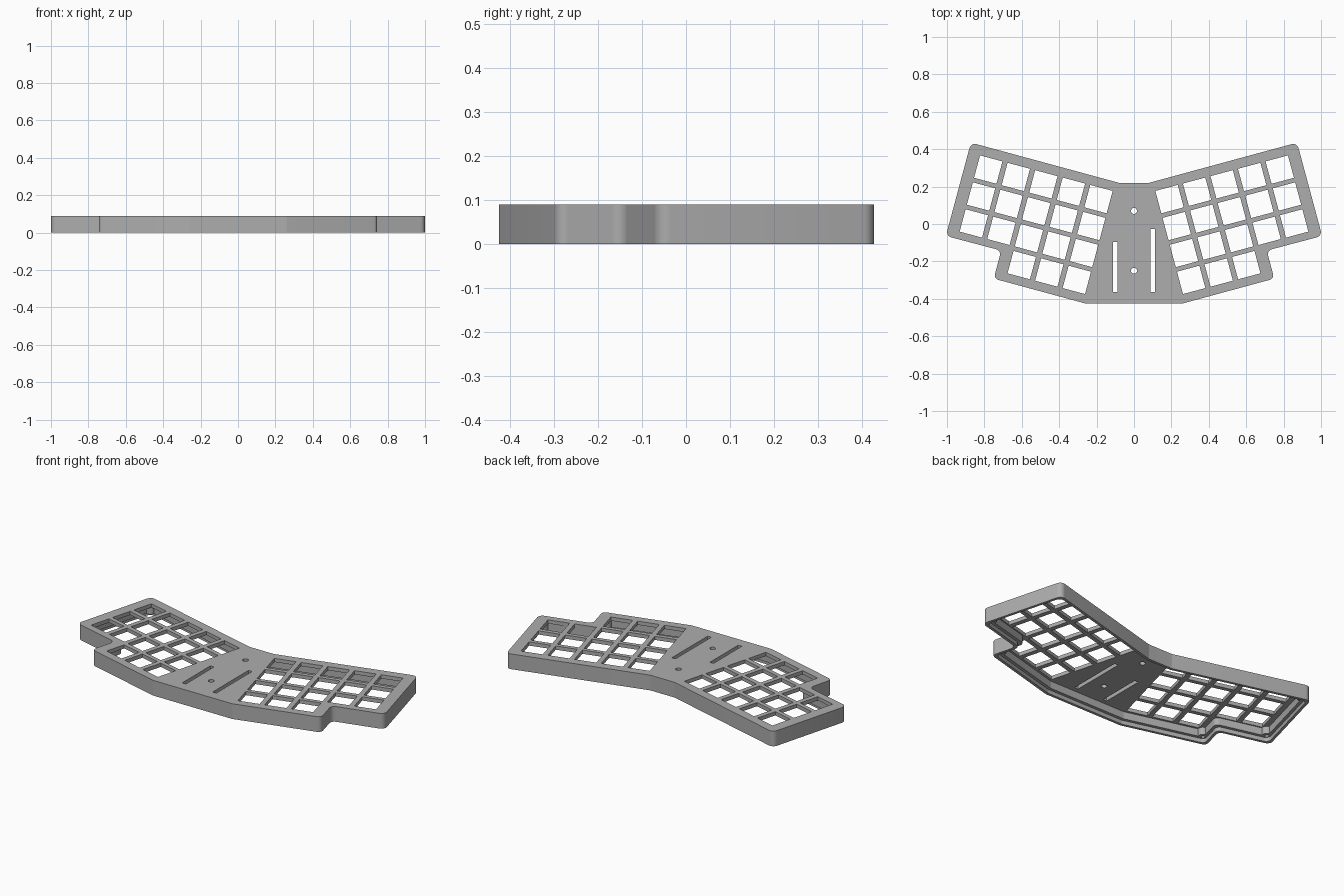
import bpy, bmesh, math
from mathutils import Vector

cube = bpy.data.objects.get("Cube")
if cube:
    bpy.data.objects.remove(cube, do_unlink=True)

HEIGHT, PLATE, TILT = 0.09, 0.022, math.radians(15)
RECESS_TOP = 0.024

grey = bpy.data.materials.new("case grey")
grey.use_nodes = True
colour = (0.42, 0.42, 0.42, 1)
grey.diffuse_color = colour
grey.node_tree.nodes["Principled BSDF"].inputs["Base Color"].default_value = colour

# Half outline on the +x side, with the corner radius of each point
half = [(0.26, -0.425, 0.02), (0.75, -0.292, 0.025), (0.71, -0.142, 0.028),
        (1.006, -0.064, 0.03), (0.872, 0.435, 0.03), (0.08, 0.22, 0.03)]
outline = half + [(-x, y, r) for x, y, r in reversed(half)]


def inset(points, d):
    """Move every edge of a counter-clockwise outline inward by d."""
    result = []
    for i, (x, y, r) in enumerate(points):
        p = Vector((x, y))
        a = (p - Vector(points[i - 1][:2])).normalized()
        b = (Vector(points[(i + 1) % len(points)][:2]) - p).normalized()
        na, nb = Vector((-a.y, a.x)), Vector((-b.y, b.x))
        q = p + (na + nb) * d / (1 + na.dot(nb))
        result.append((q.x, q.y, r))
    return result


def rounded(points, steps=6):
    """Replace every corner with an arc of its radius."""
    result = []
    for i, (x, y, r) in enumerate(points):
        p = Vector((x, y))
        a = (Vector(points[i - 1][:2]) - p).normalized()
        b = (Vector(points[(i + 1) % len(points)][:2]) - p).normalized()
        half_angle = a.angle(b) / 2
        centre = p + (a + b).normalized() * r / math.sin(half_angle)
        start = p + a * r / math.tan(half_angle) - centre
        end = p + b * r / math.tan(half_angle) - centre
        sweep = start.angle_signed(end)
        for k in range(steps + 1):
            t = -sweep * k / steps
            c, s = math.cos(t), math.sin(t)
            result.append(centre + Vector((start.x * c - start.y * s,
                                           start.x * s + start.y * c)))
    return result


def circle(x, y, r, n=20):
    return [Vector((x + r * math.cos(k * math.tau / n),
                    y + r * math.sin(k * math.tau / n))) for k in range(n)]


def rectangle(x, y, w, h, angle=0):
    c, s = math.cos(angle), math.sin(angle)
    return [Vector((x + c * u - s * v, y + s * u + c * v))
            for u, v in ((-w / 2, -h / 2), (w / 2, -h / 2), (w / 2, h / 2), (-w / 2, h / 2))]


def prisms(name, loops, z0, z1):
    """Make one object from closed loops extruded between two heights."""
    bm = bmesh.new()
    for loop in loops:
        low = [bm.verts.new((p.x, p.y, z0)) for p in loop]
        high = [bm.verts.new((p.x, p.y, z1)) for p in loop]
        bm.faces.new(low[::-1])
        bm.faces.new(high)
        for i in range(len(loop)):
            j = (i + 1) % len(loop)
            bm.faces.new((low[i], low[j], high[j], high[i]))
    bmesh.ops.recalc_face_normals(bm, faces=bm.faces)
    mesh = bpy.data.meshes.new(name)
    bm.to_mesh(mesh)
    bm.free()
    mesh.materials.append(grey)
    obj = bpy.data.objects.new(name, mesh)
    bpy.context.collection.objects.link(obj)
    return obj


def combine(target, tool, operation):
    """Apply a boolean and remove the helper."""
    tool.hide_render = True
    mod = target.modifiers.new("boolean", 'BOOLEAN')
    mod.operation, mod.solver, mod.object = operation, 'EXACT', tool
    bpy.context.view_layer.update()
    evaluated = target.evaluated_get(bpy.context.evaluated_depsgraph_get())
    mesh = bpy.data.meshes.new_from_object(evaluated)
    target.modifiers.clear()
    target.data = mesh
    bpy.data.objects.remove(tool, do_unlink=True)


# Key openings: three rows of five and a thumb row of three per half
keys = []
along = Vector((math.cos(TILT), math.sin(TILT)))
up = Vector((-along.y, along.x))
first = Vector((0.190, 0.133))
for row in range(4):
    for col in range(5 if row < 3 else 3):
        c = first + along * 0.1525 * col - up * 0.149 * row
        keys.append(rectangle(c.x, c.y, 0.124, 0.124, TILT))
        keys.append(rectangle(-c.x, c.y, 0.124, 0.124, -TILT))

# Centre slots and screw holes
slots = [rectangle(-0.10, -0.23, 0.024, 0.265), rectangle(0.10, -0.195, 0.024, 0.335)]
holes = [circle(0, 0.07, 0.016), circle(0, -0.25, 0.016)]

# Corner screw posts inside the shell
corners = [inset(outline, 0.036)[i][:2] for i in (1, 3, 4, 7, 8, 10)]

case = prisms("keyboard_case", [rounded(outline)], 0, HEIGHT)
cavity = prisms("cavity", [rounded(inset(outline, 0.034))], -0.1, HEIGHT - PLATE)
posts = prisms("posts", [circle(x, y, 0.028) for x, y in corners], -0.2, HEIGHT)
combine(cavity, posts, 'DIFFERENCE')
combine(case, cavity, 'DIFFERENCE')
combine(case, prisms("base_recess", [rounded(inset(outline, 0.016))], -0.1, RECESS_TOP), 'DIFFERENCE')
combine(case, prisms("openings", keys + slots + holes, HEIGHT - PLATE - 0.01, HEIGHT + 0.1), 'DIFFERENCE')
combine(case, prisms("post_holes", [circle(x, y, 0.011) for x, y in corners], -0.1, 0.06), 'DIFFERENCE')

# Smooth the rounded corners, keep the edges sharp
bpy.ops.object.select_all(action='DESELECT')
case.select_set(True)
bpy.context.view_layer.objects.active = case
bpy.ops.object.shade_smooth_by_angle(angle=math.radians(30))
